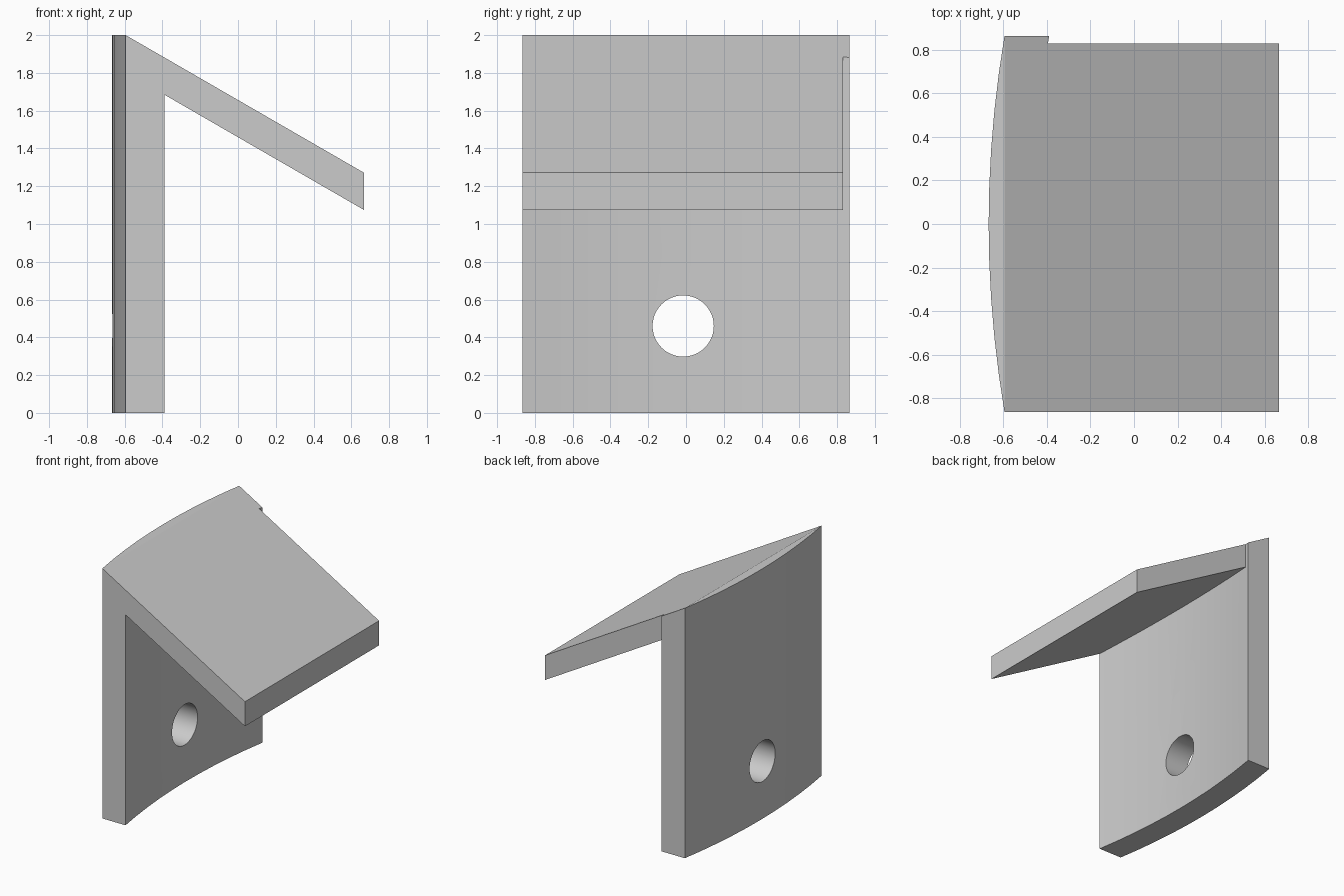
import bpy, bmesh, math
from mathutils import Vector

cube = bpy.data.objects.get("Cube")
if cube:
    bpy.data.objects.remove(cube, do_unlink=True)

grey = bpy.data.materials.new("plain_grey")
grey.use_nodes = True
colour = (0.6, 0.6, 0.6, 1)
grey.diffuse_color = colour
grey.node_tree.nodes["Principled BSDF"].inputs["Base Color"].default_value = colour

HALF = 0.865             # half depth of the plate
OUTER, INNER = -0.595, -0.39   # x of the plate's corners
BOW = 0.073              # how far the plate bulges to the right side
SLOPE = math.tan(math.radians(30))
STEPS = 10


def prism(name, points, offset):
    """Extrude a closed 3D outline along an offset into a solid."""
    bm = bmesh.new()
    face = bm.faces.new([bm.verts.new(p) for p in points])
    ext = bmesh.ops.extrude_face_region(bm, geom=[face])
    moved = [v for v in ext["geom"] if isinstance(v, bmesh.types.BMVert)]
    bmesh.ops.translate(bm, verts=moved, vec=Vector(offset))
    bmesh.ops.recalc_face_normals(bm, faces=bm.faces)
    mesh = bpy.data.meshes.new(name)
    bm.to_mesh(mesh)
    bm.free()
    obj = bpy.data.objects.new(name, mesh)
    bpy.context.collection.objects.link(obj)
    mesh.materials.append(grey)
    return obj


def combine(target, other, operation):
    """Apply a boolean and discard the helper."""
    mod = target.modifiers.new(operation.lower(), "BOOLEAN")
    mod.operation, mod.solver, mod.object = operation, "EXACT", other
    bpy.context.view_layer.objects.active = target
    bpy.ops.object.modifier_apply(modifier=mod.name)
    bpy.data.objects.remove(other, do_unlink=True)


def arc(x):
    ts = [2 * i / STEPS - 1 for i in range(STEPS + 1)]
    return [(x - BOW * (1 - t * t), t * HALF, 0) for t in ts]


# Bowed upright plate
bracket = prism("bowed_plate_with_sloping_roof", arc(OUTER) + arc(INNER)[::-1], (0, 0, 2))

# Slope the plate's top down towards the roof side
bm = bmesh.new()
bm.from_mesh(bracket.data)
cut = bmesh.ops.bisect_plane(bm, geom=bm.verts[:] + bm.edges[:] + bm.faces[:], dist=1e-4,
                             plane_co=(OUTER, 0, 2), plane_no=(SLOPE, 0, 1), clear_outer=True)
bmesh.ops.holes_fill(bm, edges=[e for e in bm.edges if e.is_boundary])
bmesh.ops.recalc_face_normals(bm, faces=bm.faces)
bm.to_mesh(bracket.data)
bm.free()

# Sloping roof slab, stopping just short of the plate's back end
def roof_z(x):
    return 2 - (x - OUTER) * SLOPE

start, end, thick = -0.54, 0.667, 0.197
roof = prism("roof", [(start, -HALF, roof_z(start)), (end, -HALF, roof_z(end)),
                      (end, -HALF, roof_z(end) - thick),
                      (start, -HALF, roof_z(start) - thick)], (0, HALF + 0.83, 0))
combine(bracket, roof, "UNION")

# Round hole through the plate
ring = [i * math.tau / 48 for i in range(48)]
hole = prism("hole_cutter", [(-0.9, -0.015 + 0.162 * math.cos(a), 0.46 + 0.162 * math.sin(a))
                             for a in ring], (0.7, 0, 0))
combine(bracket, hole, "DIFFERENCE")

# Smooth the bowed faces and the hole, keep the edges crisp
bpy.ops.object.select_all(action="DESELECT")
bracket.select_set(True)
bpy.context.view_layer.objects.active = bracket
bpy.ops.object.shade_smooth_by_angle(angle=math.radians(25))
